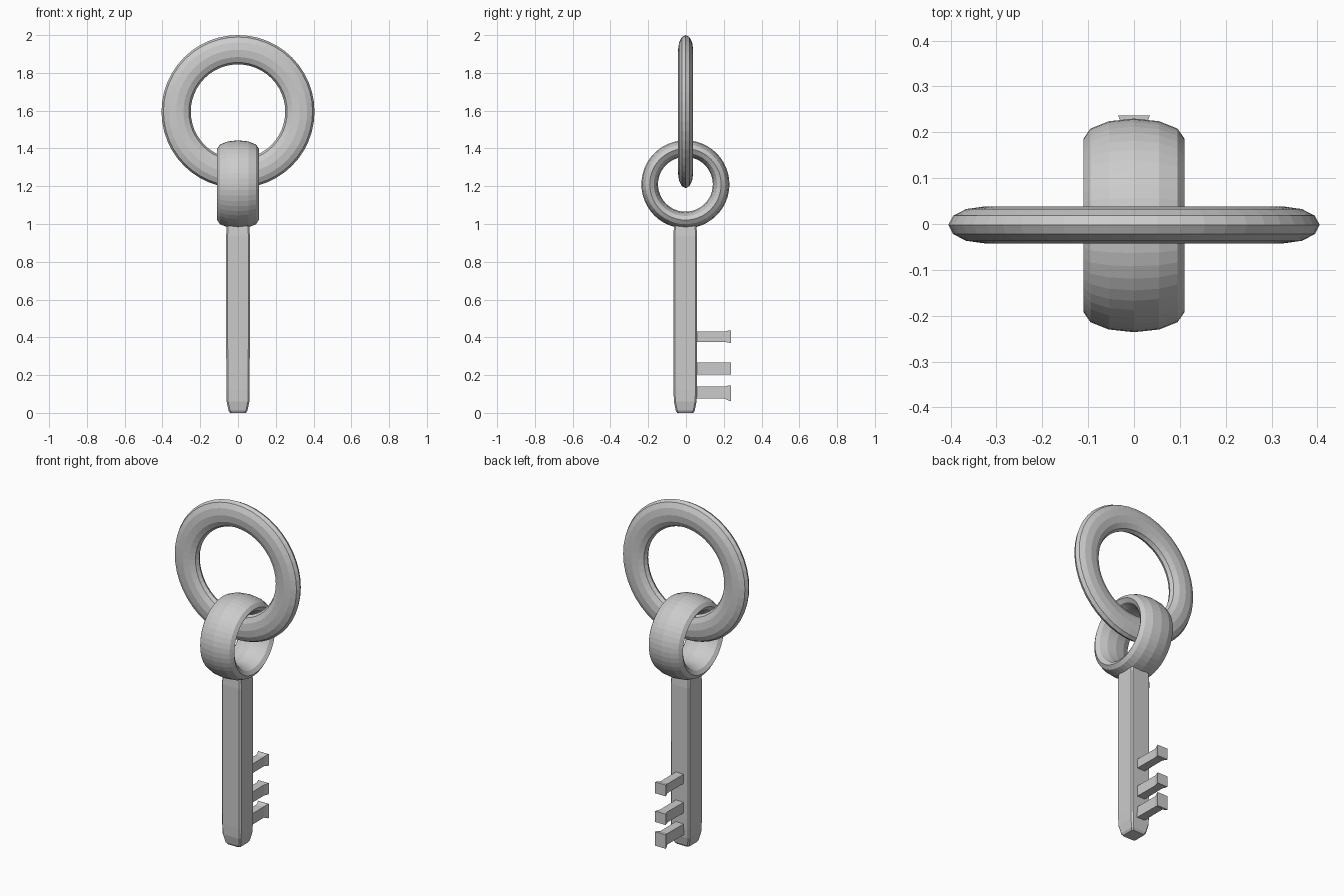
import bpy, bmesh
from math import cos, sin, pi

if "Cube" in bpy.data.objects:
    bpy.data.objects.remove(bpy.data.objects["Cube"])


def loft(name, sections):
    """Skin a list of equal-length closed sections and cap both ends."""
    bm = bmesh.new()
    rings = [[bm.verts.new(p) for p in s] for s in sections]
    n = len(rings[0])
    for a, b in zip(rings, rings[1:]):
        for i in range(n):
            j = (i + 1) % n
            bm.faces.new((a[i], a[j], b[j], b[i]))
    bm.faces.new(rings[0])
    bm.faces.new(rings[-1])
    finish(name, bm)


def oval_ring(name, centre, radius, radial, axial, axis, major=48, minor=12):
    """Torus with an elliptical section, turning about the x or y axis."""
    bm = bmesh.new()
    cx, cy, cz = centre
    rows = []
    for i in range(major):
        u = 2 * pi * i / major
        row = []
        for k in range(minor):
            v = 2 * pi * k / minor
            r, h = radius + radial * cos(v), axial * sin(v)
            side, up = r * cos(u), r * sin(u)
            offset = (h, side, up) if axis == 'x' else (side, h, up)
            row.append(bm.verts.new((cx + offset[0], cy + offset[1], cz + offset[2])))
        rows.append(row)
    for i in range(major):
        a, b = rows[i], rows[(i + 1) % major]
        for k in range(minor):
            m = (k + 1) % minor
            bm.faces.new((a[k], a[m], b[m], b[k]))
    finish(name, bm)


def finish(name, bm):
    bmesh.ops.recalc_face_normals(bm, faces=bm.faces)
    mesh = bpy.data.meshes.new(name)
    bm.to_mesh(mesh)
    bm.free()
    bpy.context.collection.objects.link(bpy.data.objects.new(name, mesh))


def chamfered_square(h, c):
    d = h - c
    return [(h, -d), (h, d), (d, h), (-d, h), (-h, d), (-h, -d), (-d, -h), (d, -h)]


# Two linked rings
oval_ring("handle_ring", (0, -0.002, 1.595), 0.3275, 0.0775, 0.04, 'y')
oval_ring("link_ring", (0, -0.003, 1.21), 0.189, 0.044, 0.11, 'x')

# Square shaft with chamfered edges and a tapered tip
stations = [(0, 0.042), (0.012, 0.05), (0.06, 0.06), (0.12, 0.062),
            (0.94, 0.063), (0.98, 0.06), (1.02, 0.055)]
loft("shaft", [[(x, y - 0.004, z) for x, y in chamfered_square(h, 0.008)]
               for z, h in stations])

# Three teeth with flared ends: z, half height, lower flare, upper flare
for number, (z, h, low, high) in enumerate([(0.107, 0.032, 0.043, 0.039),
                                            (0.235, 0.031, 0.032, 0.032),
                                            (0.403, 0.027, 0.032, 0.034)], 1):
    sections = []
    for y, w, lo, hi in [(0.03, 0.026, h, h), (0.205, 0.024, h, h),
                         (0.228, 0.031, low, high), (0.237, 0.035, low, high)]:
        sections.append([(-w, y, z - lo), (w, y, z - lo), (w, y, z + hi), (-w, y, z + hi)])
    loft(f"tooth_{number}", sections)
